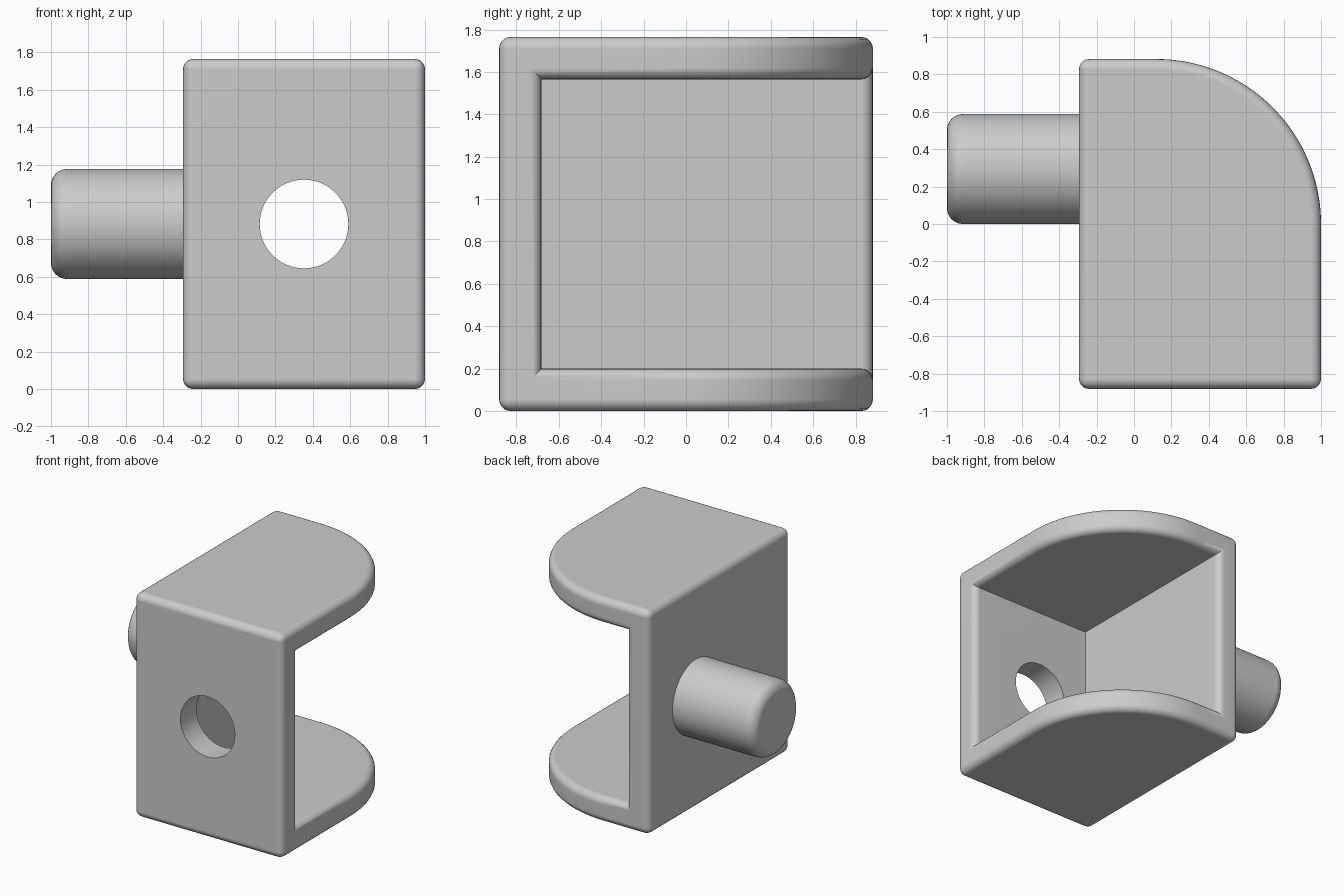
import bpy, bmesh, math
from mathutils import Matrix, Vector

cube = bpy.data.objects.get("Cube")
if cube:
    bpy.data.objects.remove(cube, do_unlink=True)

LEFT, RIGHT, HALF, HEIGHT = -0.294, 1.0, 0.882, 1.765
WALL, ROUND = 0.2, 0.055
MID = HEIGHT / 2

grey = bpy.data.materials.new("light_grey")
grey.use_nodes = True
colour = (0.6, 0.6, 0.6, 1)
grey.diffuse_color = colour
grey.node_tree.nodes["Principled BSDF"].inputs["Base Color"].default_value = colour


def make_object(name, bm):
    bmesh.ops.recalc_face_normals(bm, faces=bm.faces)
    mesh = bpy.data.meshes.new(name)
    bm.to_mesh(mesh)
    bm.free()
    mesh.materials.append(grey)
    obj = bpy.data.objects.new(name, mesh)
    bpy.context.collection.objects.link(obj)
    return obj


def activate(obj):
    bpy.ops.object.select_all(action='DESELECT')
    obj.select_set(True)
    bpy.context.view_layer.objects.active = obj


def cut(obj, cutter):
    mod = obj.modifiers.new("cut", 'BOOLEAN')
    mod.operation = 'DIFFERENCE'
    mod.solver = 'EXACT'
    mod.object = cutter
    activate(obj)
    bpy.ops.object.modifier_apply(modifier=mod.name)
    bpy.data.objects.remove(cutter, do_unlink=True)


def cylinder(radius, depth, axis, centre, sides=64):
    bm = bmesh.new()
    turn = Matrix.Rotation(math.pi / 2, 4, axis)
    bmesh.ops.create_cone(bm, cap_ends=True, segments=sides, radius1=radius,
                          radius2=radius, depth=depth,
                          matrix=Matrix.Translation(centre) @ turn)
    return bm


def finish(obj):
    activate(obj)
    bpy.ops.object.shade_smooth_by_angle(angle=math.radians(30))
    mod = obj.modifiers.new("even_shading", 'WEIGHTED_NORMAL')
    mod.keep_sharp = True


# Bracket body: plan with a quarter-round back corner, raised to full height
bm = bmesh.new()
arc_x = RIGHT - HALF
plan = [(LEFT, -HALF), (RIGHT, -HALF)]
steps = 36
for i in range(steps + 1):
    a = math.pi / 2 * i / steps
    plan.append((arc_x + HALF * math.cos(a), HALF * math.sin(a)))
plan.append((LEFT, HALF))
base = bm.faces.new([bm.verts.new((x, y, 0)) for x, y in plan])
raised = bmesh.ops.extrude_face_region(bm, geom=[base])
bmesh.ops.translate(bm, vec=(0, 0, HEIGHT),
                    verts=[v for v in raised["geom"] if isinstance(v, bmesh.types.BMVert)])
body = make_object("bracket_body", bm)

# Hollow the inside, open at the back and one side
low = Vector((LEFT + WALL, -HALF + WALL, WALL))
high = Vector((2, 2, HEIGHT - WALL))
bm = bmesh.new()
bmesh.ops.create_cube(bm, size=1, matrix=Matrix.Translation((low + high) / 2)
                      @ Matrix.Diagonal((*(high - low), 1)))
cut(body, make_object("hollow_cutter", bm))

# Round every outward edge, keep the inner corners crisp
bm = bmesh.new()
bm.from_mesh(body.data)
bmesh.ops.remove_doubles(bm, verts=bm.verts, dist=0.0001)
edges = [e for e in bm.edges if len(e.link_faces) == 2
         and e.calc_face_angle_signed() > math.radians(30)]
bmesh.ops.bevel(bm, geom=edges, offset=ROUND, offset_type='OFFSET', segments=5,
                profile=0.5, affect='EDGES', clamp_overlap=False)
bm.to_mesh(body.data)
bm.free()

# Round hole through the front wall
cut(body, make_object("hole_cutter",
                      cylinder(0.237, 0.6, 'X', (0.353, -HALF + 0.1, MID))))
finish(body)

# Side peg with a rounded outer end
peg_end = LEFT + 0.08
bm = cylinder(HALF / 3, peg_end + 1, 'Y', ((peg_end - 1) / 2, HALF / 3, MID))
rim = [e for e in bm.edges if all(v.co.x < -0.99 for v in e.verts)]
bmesh.ops.bevel(bm, geom=rim, offset=0.085, offset_type='OFFSET', segments=6,
                profile=0.5, affect='EDGES', clamp_overlap=False)
finish(make_object("side_peg", bm))
